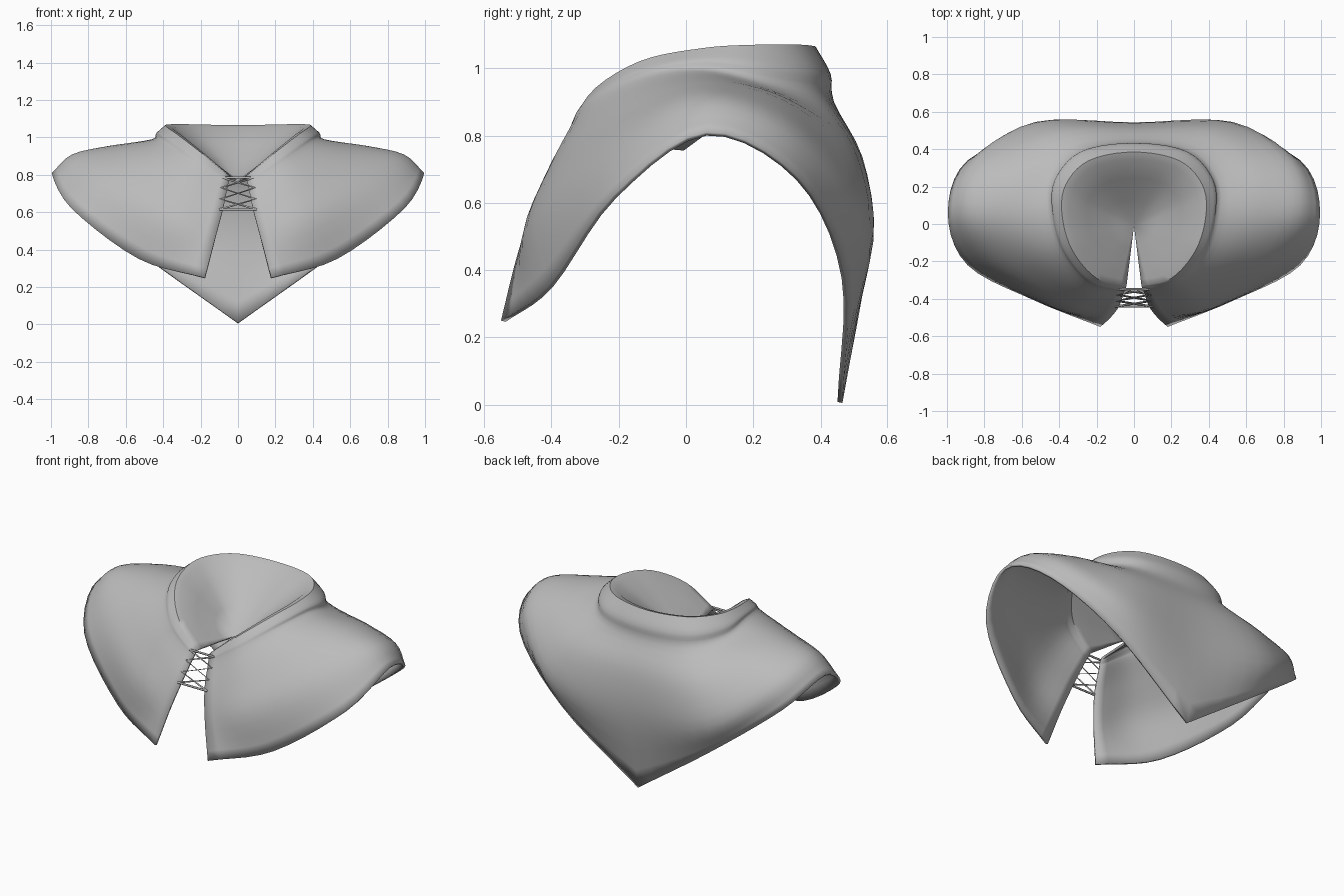
import bpy
import bmesh
from mathutils import Vector

default = bpy.data.objects.get("Cube")
if default:
    bpy.data.objects.remove(default)


def make_material(name, value):
    mat = bpy.data.materials.new(name)
    mat.use_nodes = True
    colour = (value, value, value, 1)
    mat.diffuse_color = colour
    mat.node_tree.nodes["Principled BSDF"].inputs["Base Color"].default_value = colour
    return mat


cloth = make_material("grey cloth", 0.5)
FLOOR = Vector((0, -.01, 0.77))

# Guide lines from the front opening, over the shoulder, to the middle of the back
rim = [(.04, -.33, .79), (.2, -.29, .92), (.33, -.14, 1.02), (.385, .05, 1.06),
       (.365, .21, 1.07), (.24, .34, 1.07), (0, .385, 1.065)]
neck = [(.055, -.37, .74), (.25, -.32, .86), (.4, -.15, .96), (.46, .05, .99),
        (.45, .24, .95), (.3, .4, .91), (0, .44, .9)]
shoulder = [(.08, -.44, .62), (.33, -.38, .74), (.58, -.17, .885), (.68, .05, .955),
            (.66, .28, .91), (.45, .5, .76), (0, .52, .73)]
lower = [(.125, -.5, .45), (.4, -.45, .56), (.76, -.2, .78), (.885, .06, .91),
         (.835, .34, .805), (.53, .545, .55), (0, .54, .45)]
hem = [(.18, -.55, .25), (.53, -.41, .35), (.89, -.22, .62), (.995, .06, .81),
       (.89, .34, .67), (.51, .475, .37), (0, .465, .005)]


def spline(points, steps, end=None):
    """Smooth line through the points; end is an extra point beyond the last."""
    pts = [Vector(p) for p in points]
    pts = [pts[0] * 2 - pts[1]] + pts + [end or pts[-1] * 2 - pts[-2]]
    line = []
    for a, b, c, d in zip(pts, pts[1:], pts[2:], pts[3:]):
        for i in range(steps):
            t = i / steps
            line.append(b + (c - a) * t / 2
                        + (a * 2 - b * 5 + c * 4 - d) * t ** 2 / 2
                        + (b * 3 - a - c * 3 + d) * t ** 3 / 2)
    return line + [pts[-2]]


def across(guide, pointed=False):
    x, y, z = guide[-2]
    return spline(guide, 5, None if pointed else Vector((-x, y, z)))


def bowl(point, spread, rise):
    p = FLOOR + (point - FLOOR) * spread
    p.z = FLOOR.z + (point.z - FLOOR.z) * rise
    return p


def collar(top, base):
    """Rounded outer wall of the collar, most swollen at the back."""
    out = Vector((top.x, top.y, 0)).normalized()
    return (top + base) / 2 + out * (.006 + .03 * max(top.y, 0))


# Cape with its collar and the sunken bowl inside the collar
guides = [across(g) for g in (rim, neck, shoulder, lower)] + [across(hem, True)]
columns = []
for strand in zip(*guides):
    inner = [FLOOR, bowl(strand[0], .35, .35), bowl(strand[0], .65, .66),
             bowl(strand[0], .9, .95)]
    outer = [strand[0], collar(strand[0], strand[1]), *strand[1:]]
    columns.append(inner + spline(outer, 4))

bm = bmesh.new()
for side in (1, -1):
    grid = [[bm.verts.new((p.x * side, p.y, p.z)) for p in col] for col in columns]
    for left, right in zip(grid, grid[1:]):
        for j in range(len(left) - 1):
            quad = [left[j], left[j + 1], right[j + 1], right[j]]
            bm.faces.new(quad if side > 0 else quad[::-1])
bmesh.ops.remove_doubles(bm, verts=bm.verts, dist=.0005)
bmesh.ops.recalc_face_normals(bm, faces=bm.faces)
# The outside of the back must face backwards
back = max(bm.faces, key=lambda f: f.calc_center_median().y)
if back.normal.y < 0:
    bmesh.ops.reverse_faces(bm, faces=bm.faces)
mesh = bpy.data.meshes.new("cape")
bm.to_mesh(mesh)
bm.free()
cape = bpy.data.objects.new("cape", mesh)
bpy.context.collection.objects.link(cape)
mesh.materials.append(cloth)
thick = cape.modifiers.new("thickness", "SOLIDIFY")
thick.thickness = .015
thick.offset = -1
bpy.context.view_layer.objects.active = cape
cape.select_set(True)
bpy.ops.object.shade_smooth_by_angle(angle=.9)


# Laces crossing the front opening
def lace(name, ends):
    curve = bpy.data.curves.new(name, "CURVE")
    curve.dimensions = "3D"
    curve.bevel_depth = .006
    curve.bevel_resolution = 1
    curve.use_fill_caps = True
    line = curve.splines.new("POLY")
    line.points.add(len(ends) - 1)
    for point, (x, z) in zip(line.points, ends):
        point.co = (x, -.345 - (.79 - z) * .55, z, 1)
    curve.materials.append(cloth)
    bpy.context.collection.objects.link(bpy.data.objects.new(name, curve))


levels = [.785, .73, .67, .615]
half = [.085, .09, .095, .1]
lace("top_lace", [(-half[0], levels[0]), (half[0], levels[0])])
lace("bottom_lace", [(-half[3], levels[3]), (half[3], levels[3])])
for name, start in (("left_lace", 1), ("right_lace", -1)):
    lace(name, [(start * (-1) ** i * half[i], levels[i]) for i in range(4)])
